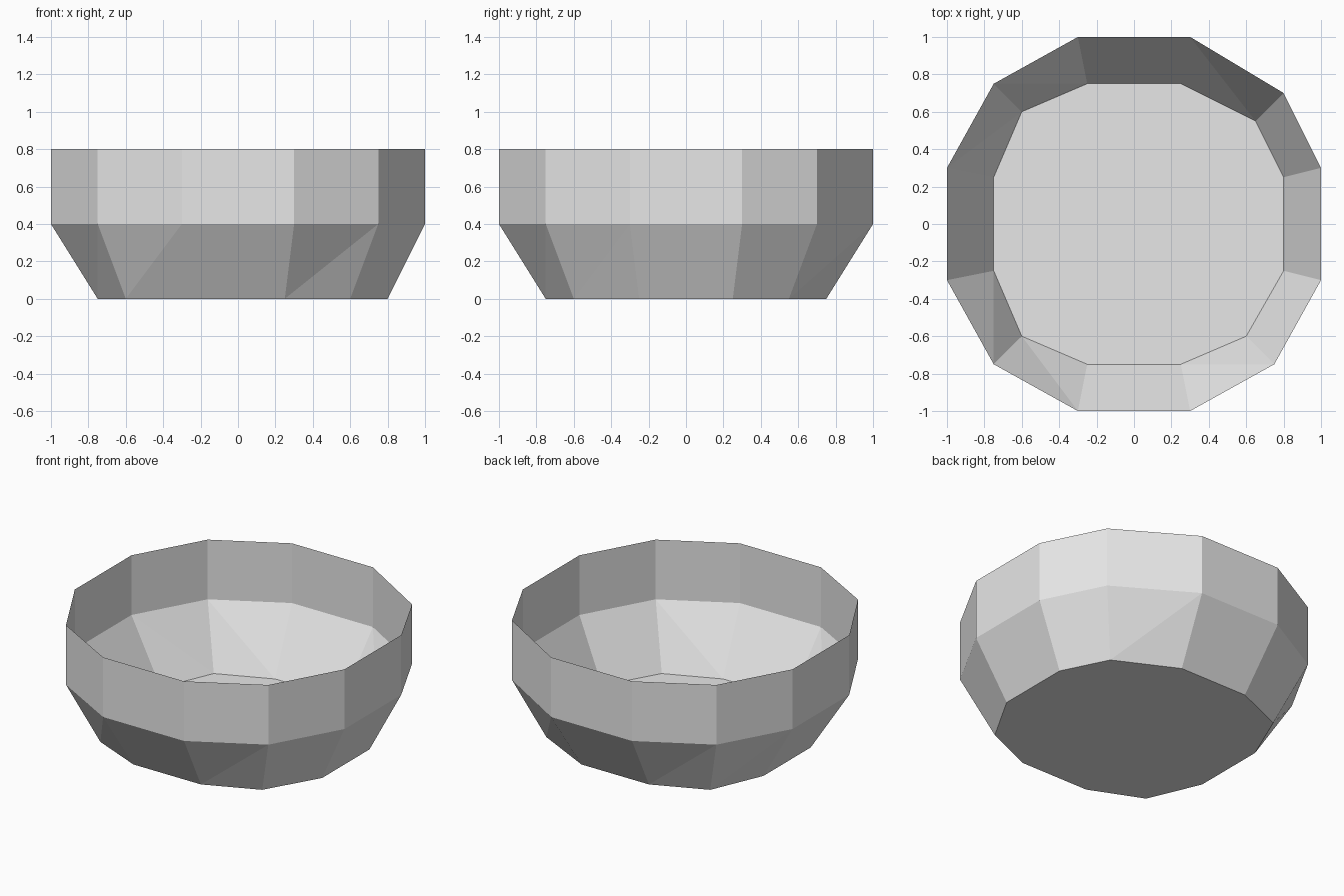
import bpy
import bmesh

cube = bpy.data.objects.get("Cube")
if cube:
    bpy.data.objects.remove(cube, do_unlink=True)

# Slightly irregular twelve-sided outlines, counter-clockwise from the right
RIM = [(1, .3), (.8, .7), (.3, 1), (-.3, 1), (-.75, .75), (-1, .3),
       (-1, -.3), (-.75, -.75), (-.3, -1), (.3, -1), (.75, -.75), (1, -.3)]
FOOT = [(.8, .25), (.65, .55), (.25, .75), (-.25, .75), (-.6, .6), (-.75, .25),
        (-.75, -.25), (-.6, -.6), (-.25, -.75), (.25, -.75), (.6, -.6), (.8, -.25)]


def make_material(name, colour):
    mat = bpy.data.materials.new(name)
    mat.use_nodes = True
    mat.diffuse_color = colour
    mat.node_tree.nodes["Principled BSDF"].inputs["Base Color"].default_value = colour
    return mat


def add_ring(bm, outline, z):
    return [bm.verts.new((x, y, z)) for x, y in outline]


bm = bmesh.new()
foot = add_ring(bm, FOOT, 0)
waist = add_ring(bm, RIM, .4)
rim = add_ring(bm, RIM, .8)

# Flat base, faceted flare and upright wall, left open at the top
bm.faces.new(reversed(foot))
for i in range(len(RIM)):
    j = (i + 1) % len(RIM)
    bm.faces.new((foot[i], foot[j], waist[j]))
    bm.faces.new((foot[i], waist[j], waist[i]))
    bm.faces.new((waist[i], waist[j], rim[j], rim[i]))

mesh = bpy.data.meshes.new("bowl")
bm.to_mesh(mesh)
bm.free()
mesh.materials.append(make_material("light grey", (.8, .8, .8, 1)))
bowl = bpy.data.objects.new("bowl", mesh)
bpy.context.collection.objects.link(bowl)
